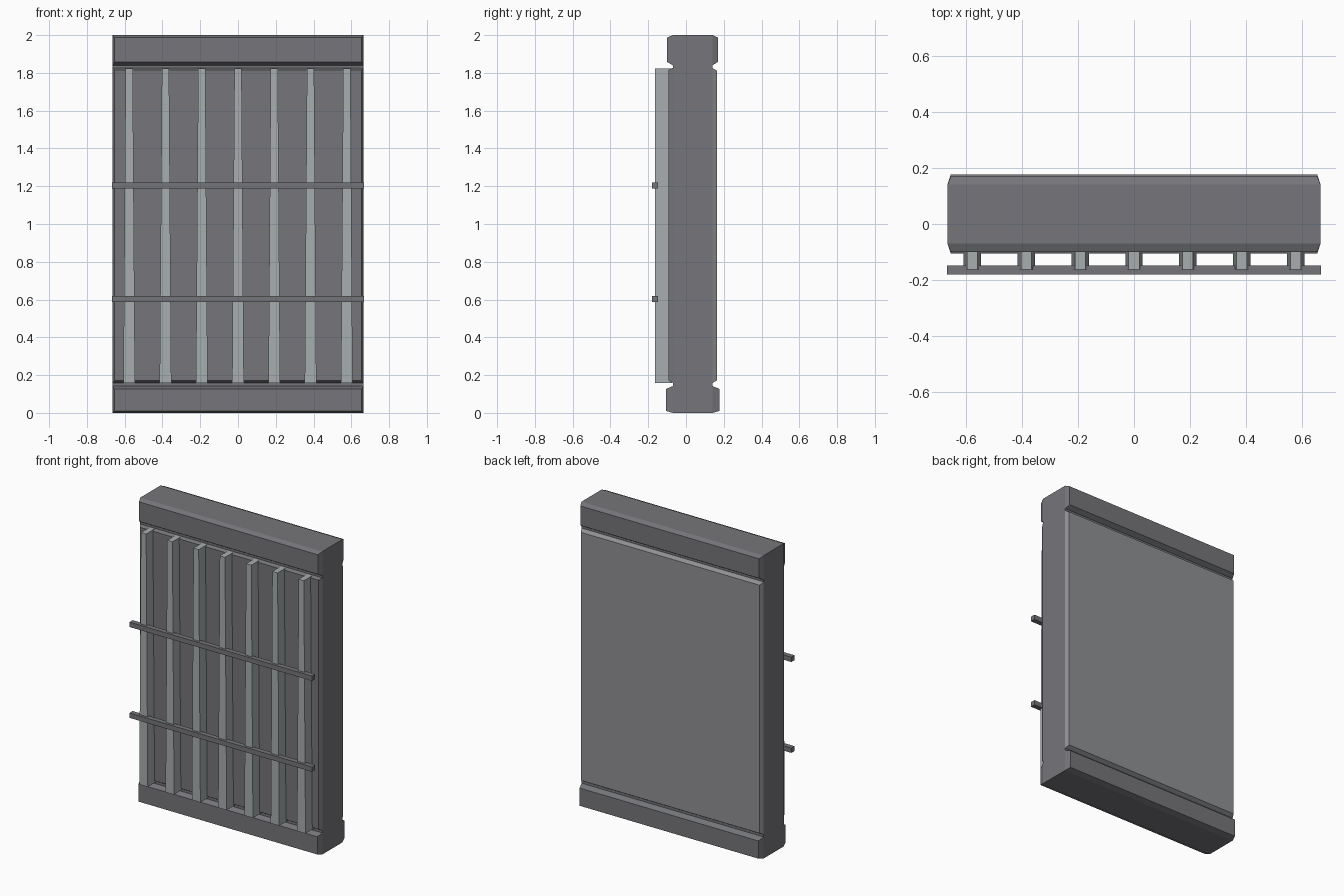
import bpy, bmesh

if "Cube" in bpy.data.objects:
    bpy.data.objects.remove(bpy.data.objects["Cube"])


def material(name, rgb):
    m = bpy.data.materials.new(name)
    m.diffuse_color = (*rgb, 1.0)
    m.use_nodes = True
    m.node_tree.nodes["Principled BSDF"].inputs["Base Color"].default_value = m.diffuse_color
    return m


DARK = material("dark grey metal", (0.18, 0.182, 0.196))
PANEL = material("mid grey panel", (0.28, 0.283, 0.295))
SLAT = material("light grey slat", (0.39, 0.42, 0.43))


def loft(name, lower, upper, mat):
    """Six-sided solid between two four-point loops."""
    bm = bmesh.new()
    a = [bm.verts.new(p) for p in lower]
    b = [bm.verts.new(p) for p in upper]
    bm.faces.new(a)
    bm.faces.new(b)
    for i in range(4):
        j = (i + 1) % 4
        bm.faces.new((a[i], a[j], b[j], b[i]))
    bmesh.ops.recalc_face_normals(bm, faces=bm.faces)
    me = bpy.data.meshes.new(name)
    bm.to_mesh(me)
    bm.free()
    me.materials.append(mat)
    ob = bpy.data.objects.new(name, me)
    bpy.context.collection.objects.link(ob)
    return ob


def rect_y(hw, y, z0, z1):
    return [(-hw, y, z0), (hw, y, z0), (hw, y, z1), (-hw, y, z1)]


def rect_z(x, hw, y0, y1, z):
    return [(x - hw, y0, z), (x + hw, y0, z), (x + hw, y1, z), (x - hw, y1, z)]


HW = 0.665              # half width of the wall
FRONT, BACK = -0.07, 0.14

# Solid core of the wall
loft("wall_core", rect_y(HW, FRONT, 0, 2), rect_y(HW, BACK, 0, 2), DARK)


# Raised pads with sloping edges on both faces
def pad(name, y0, y1, z0, z1, low, high, mat):
    loft(name, rect_y(HW, y0, z0, z1),
         rect_y(HW - 0.012, y1, z0 + low, z1 - high), mat)


pad("top_beam_front", FRONT, -0.10, 1.84, 2.0, 0.018, 0.013, DARK)
pad("top_beam_back", BACK, 0.17, 1.84, 2.0, 0.018, 0.013, DARK)
pad("bottom_beam_front", FRONT, -0.105, 0, 0.142, 0.010, 0.015, DARK)
pad("bottom_beam_back", BACK, 0.177, 0, 0.142, 0.010, 0.015, DARK)
pad("front_panel", FRONT, -0.092, 0.158, 1.826, 0.013, 0.010, DARK)
pad("back_panel", BACK, 0.165, 0.158, 1.826, 0.015, 0.015, PANEL)

# Upright slats, a little wider at the foot
for i in range(7):
    x = (i - 3) * 0.192
    loft(f"slat_{i + 1}", rect_z(x, 0.031, -0.163, -0.075, 0.158),
         rect_z(x, 0.019, -0.163, -0.075, 1.824), SLAT)

# Horizontal rails across the slats
for name, z in (("lower_rail", 0.604), ("upper_rail", 1.204)):
    loft(name, rect_y(0.667, -0.18, z - 0.016, z + 0.016),
         rect_y(0.667, -0.147, z - 0.016, z + 0.016), DARK)
